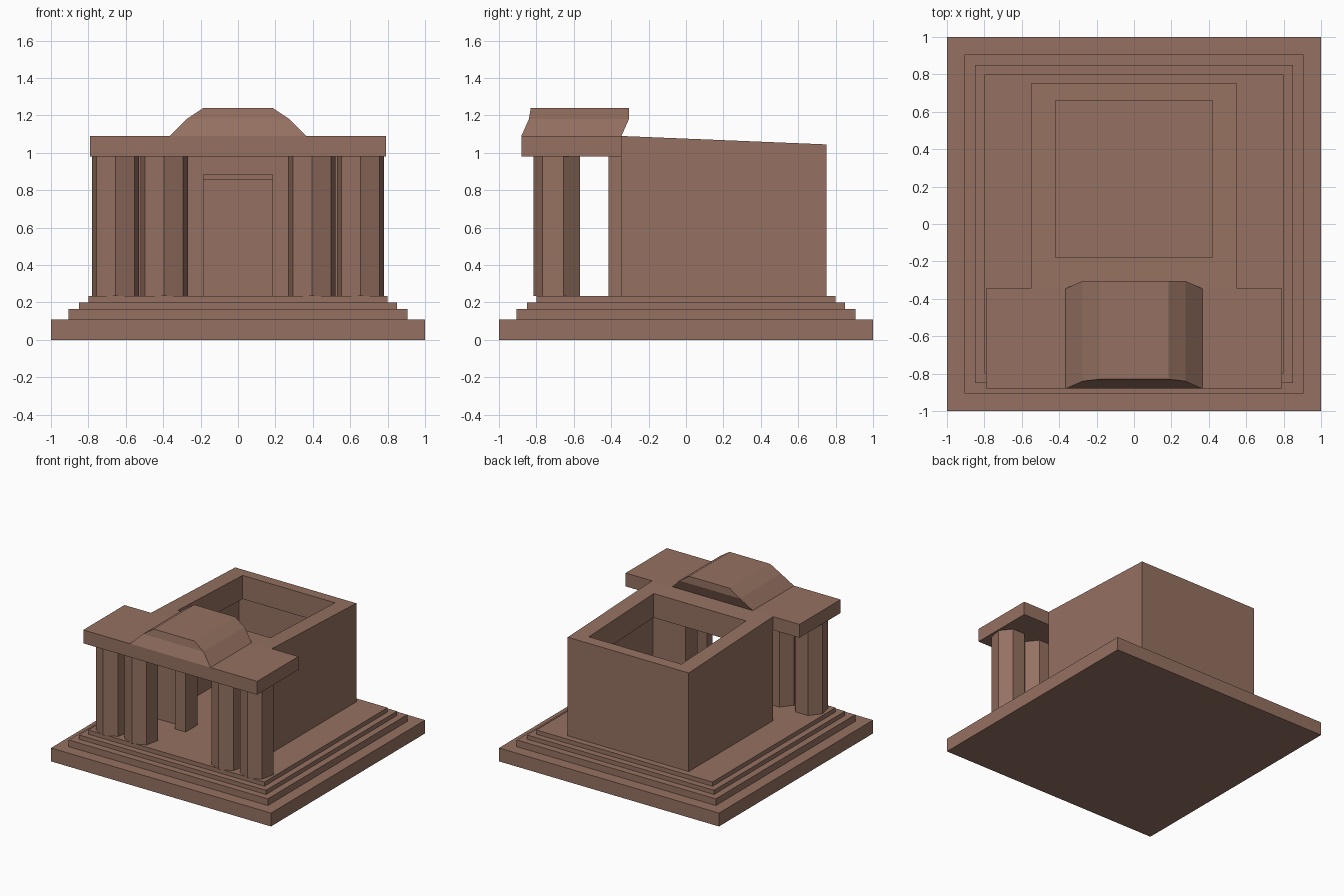
import bpy, math

if "Cube" in bpy.data.objects:
    bpy.data.objects.remove(bpy.data.objects["Cube"])

clay = bpy.data.materials.new("clay")
clay.diffuse_color = (0.30, 0.165, 0.12, 1)
clay.use_nodes = True
clay.node_tree.nodes["Principled BSDF"].inputs["Base Color"].default_value = clay.diffuse_color


def make(name, verts, faces):
    mesh = bpy.data.meshes.new(name)
    mesh.from_pydata(verts, [], faces)
    mesh.materials.append(clay)
    obj = bpy.data.objects.new(name, mesh)
    bpy.context.collection.objects.link(obj)
    return obj


def loft(name, loops, closed=False):
    """Skin matching loops; close into a ring, or cap both ends."""
    n, m = len(loops[0]), len(loops)
    verts = [v for loop in loops for v in loop]
    faces = [(k * n + i, k * n + (i + 1) % n,
              (k + 1) % m * n + (i + 1) % n, (k + 1) % m * n + i)
             for k in range(m if closed else m - 1) for i in range(n)]
    if not closed:
        faces += [tuple(reversed(range(n))), tuple(range((m - 1) * n, m * n))]
    return make(name, verts, faces)


def rect(x, y0, y1, z0, z1=None):
    """Rectangle centred on x = 0; z0 at its front edge, z1 at its back edge."""
    z1 = z0 if z1 is None else z1
    return [(-x, y0, z0), (x, y0, z0), (x, y1, z1), (-x, y1, z1)]


def box(name, x, y0, y1, z0, z1):
    return loft(name, [rect(x, y0, y1, z0), rect(x, y0, y1, z1)])


def roof_z(y):
    return 1.09 - 0.041 * (y + 0.345)


def ceiling_z(y):
    return 0.885 - 0.0357 * (y + 0.18)


def sloped(x, y0, y1, height):
    return rect(x, y0, y1, height(y0), height(y1))


# Stepped base
levels = [0, 0.11, 0.165, 0.2, 0.235]
for i, half in enumerate([1.0, 0.905, 0.85, 0.8]):
    box(f"base_step_{i + 1}", half, -half, half, levels[i], levels[i + 1])
floor = levels[-1]

# Chamber: walls with a thick overhanging rim around the roof opening
chamber = loft("chamber", [
    rect(0.55, -0.345, 0.75, floor),
    sloped(0.55, -0.345, 0.75, roof_z),
    sloped(0.42, -0.18, 0.66, roof_z),
    sloped(0.42, -0.18, 0.66, ceiling_z),
    sloped(0.48, -0.26, 0.70, ceiling_z),
    rect(0.48, -0.26, 0.70, floor),
], closed=True)

# Doorway cut through the front wall
cutter = box("door_cutter", 0.185, -0.45, -0.22, 0.1, 0.885)
cutter.hide_render = True
cutter.hide_viewport = True
cut = chamber.modifiers.new("doorway", 'BOOLEAN')
cut.operation = 'DIFFERENCE'
cut.solver = 'EXACT'
cut.object = cutter

# Door surround: jambs and lintel standing proud of the wall
outline = [(-0.28, floor), (-0.185, floor), (-0.185, 0.885), (0.185, 0.885),
           (0.185, floor), (0.28, floor), (0.28, 0.98), (-0.28, 0.98)]
loft("door_surround", [[(x, y, z) for x, z in outline] for y in (-0.415, -0.345)])

# Porch columns
for i, cx in enumerate([-0.655, -0.395, 0.395, 0.655]):
    ring = [(cx + 0.13 * math.sin(a), -0.685 - 0.13 * math.cos(a))
            for a in (k * math.tau / 7 for k in range(7))]
    loft(f"column_{i + 1}", [[(x, y, z) for x, y in ring] for z in (floor, 0.98)])

# Porch roof slab
box("porch_roof", 0.79, -0.88, -0.345, 0.98, 1.09)

# Faceted pediment leaning backwards
stations = [(0.365, -0.88, -0.345, 1.09), (0.275, -0.84, -0.305, 1.18),
            (0.185, -0.83, -0.305, 1.24)]
loft("pediment", [rect(*s) for s in stations])
